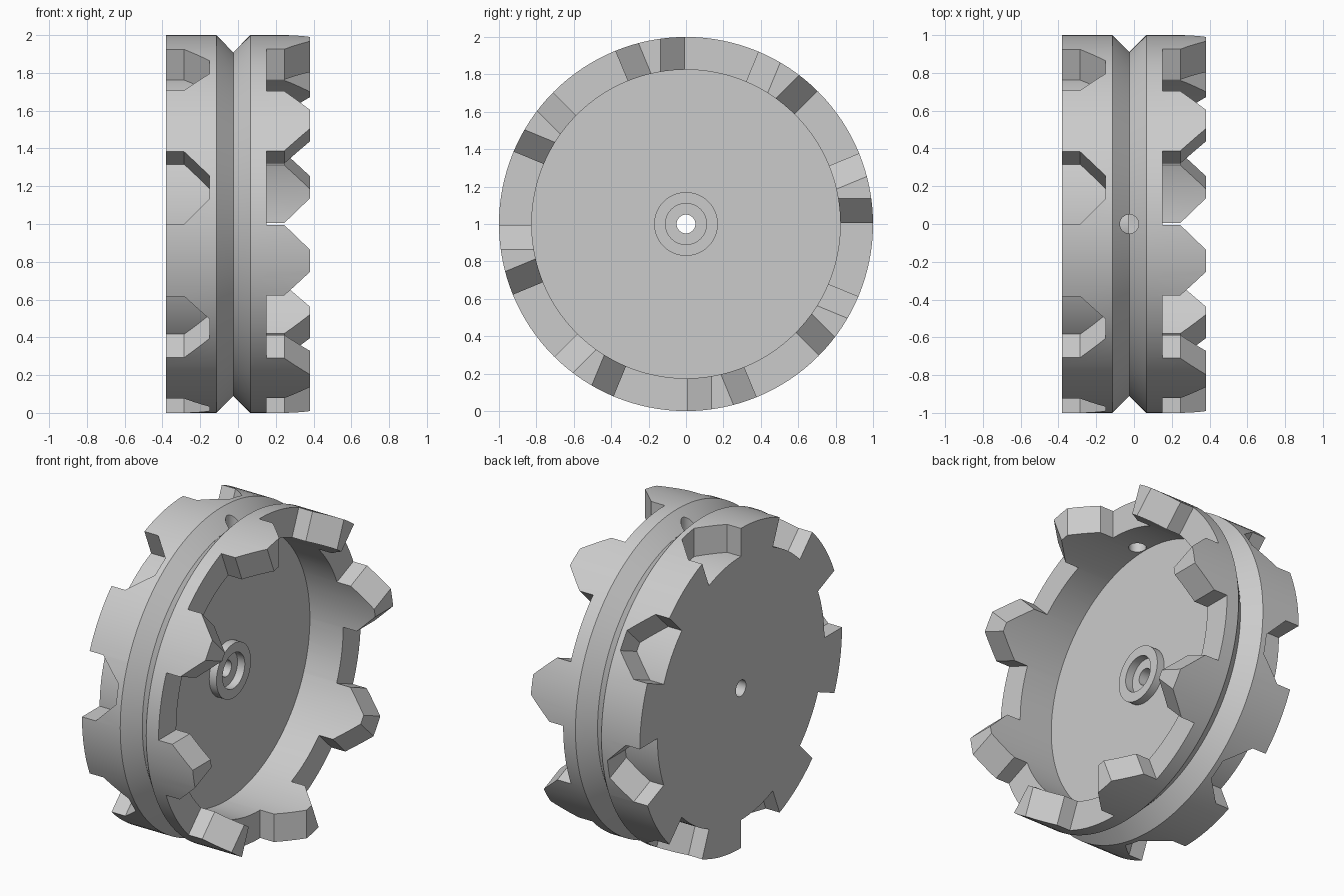
import bpy, bmesh
from math import cos, sin, tan, pi, radians

cube = bpy.data.objects.get("Cube")
if cube:
    bpy.data.objects.remove(cube, do_unlink=True)

SEGMENTS = 128
TEETH = 8
HALF = pi / (2 * TEETH)      # half the angle of one tooth
RIM_IN, BACK, FRONT = 0.825, -0.38, 0.38
FLOOR, HUB_TOP = -0.08, -0.03
SLOPE, TOOTH = 0.135, 0.23   # chamfer size and tooth height

grey = bpy.data.materials.new("plain grey")
grey.use_nodes = True
grey.diffuse_color = (0.6, 0.6, 0.6, 1)
grey.node_tree.nodes["Principled BSDF"].inputs["Base Color"].default_value = grey.diffuse_color


def make_object(name, bm):
    bmesh.ops.recalc_face_normals(bm, faces=bm.faces)
    mesh = bpy.data.meshes.new(name)
    bm.to_mesh(mesh)
    bm.free()
    mesh.materials.append(grey)
    obj = bpy.data.objects.new(name, mesh)
    bpy.context.collection.objects.link(obj)
    obj.location.z = 1
    return obj


def loft(bm, rings):
    """Skin a closed loop of rings of points; returns the vertex rings."""
    rows = [[bm.verts.new(p) for p in ring] for ring in rings]
    for a, b in zip(rows, rows[1:]):
        for i in range(len(a)):
            j = (i + 1) % len(a)
            bm.faces.new((a[i], a[j], b[j], b[i]))
    return rows


def lathe(name, profile):
    """Turn a closed (x, radius) profile around the x axis."""
    bm = bmesh.new()
    rings = []
    for i in range(SEGMENTS):
        t = 2 * pi * i / SEGMENTS
        rings.append([(x, r * cos(t), r * sin(t)) for x, r in profile])
    rows = loft(bm, rings)
    first, last = rows[0], rows[-1]
    for i in range(len(first)):
        j = (i + 1) % len(first)
        bm.faces.new((last[i], last[j], first[j], first[i]))
    return make_object(name, bm)


def wedge(bm, angle, levels):
    """Radial wedge block; levels are (x, outward offset of both sides)."""
    rings = []
    for x, d in levels:
        corners = []
        for u, side in ((0.75, -1), (1.2, -1), (1.2, 1), (0.75, 1)):
            v = side * (u * tan(HALF) + d / cos(HALF))
            corners.append((x, u * cos(angle) - v * sin(angle),
                            u * sin(angle) + v * cos(angle)))
        rings.append(corners)
    rows = loft(bm, rings)
    bm.faces.new(rows[0])
    bm.faces.new(rows[-1])


def cut(obj, cutter):
    cutter.hide_render = True
    bpy.context.view_layer.update()
    mod = obj.modifiers.new("cut", 'BOOLEAN')
    mod.operation, mod.solver, mod.object = 'DIFFERENCE', 'EXACT', cutter
    bpy.ops.object.select_all(action='DESELECT')
    bpy.context.view_layer.objects.active = obj
    obj.select_set(True)
    bpy.ops.object.modifier_apply(modifier=mod.name)
    bpy.data.objects.remove(cutter, do_unlink=True)


# Rim with a V groove
rim = lathe("toothed_rim", [(BACK, RIM_IN), (BACK, 1), (-0.115, 1), (-0.025, 0.91),
                            (0.065, 1), (FRONT, 1), (FRONT, RIM_IN)])

# Gaps between the crown teeth, and matching slots in the back
bm = bmesh.new()
play, over = 0.005, 0.01
for k in range(TEETH):
    angle = 2 * pi * k / TEETH + 3 * HALF
    wedge(bm, angle, [(FRONT - TOOTH, play), (FRONT - SLOPE, play),
                      (FRONT + over, SLOPE + over)])
    wedge(bm, angle, [(BACK - 0.1, 0), (BACK + TOOTH - SLOPE, 0),
                      (BACK + TOOTH, -SLOPE)])
cut(rim, make_object("tooth_cutter", bm))

# Radial hole at the top of the groove
bm = bmesh.new()
bmesh.ops.create_cone(bm, cap_ends=True, segments=32, radius1=0.05, radius2=0.05, depth=0.4)
bmesh.ops.translate(bm, verts=bm.verts, vec=(-0.025, 0, 0.9))
cut(rim, make_object("hole_cutter", bm))

# Solid web with a raised, bored hub
web = lathe("web_and_hub", [(BACK, 0.05), (BACK, RIM_IN), (FLOOR, RIM_IN), (FLOOR, 0.17),
                            (HUB_TOP, 0.17), (HUB_TOP, 0.11), (FLOOR, 0.11), (FLOOR, 0.05)])

bpy.ops.object.select_all(action='DESELECT')
for obj in (rim, web):
    obj.select_set(True)
bpy.context.view_layer.objects.active = rim
bpy.ops.object.shade_smooth_by_angle(angle=radians(25))
